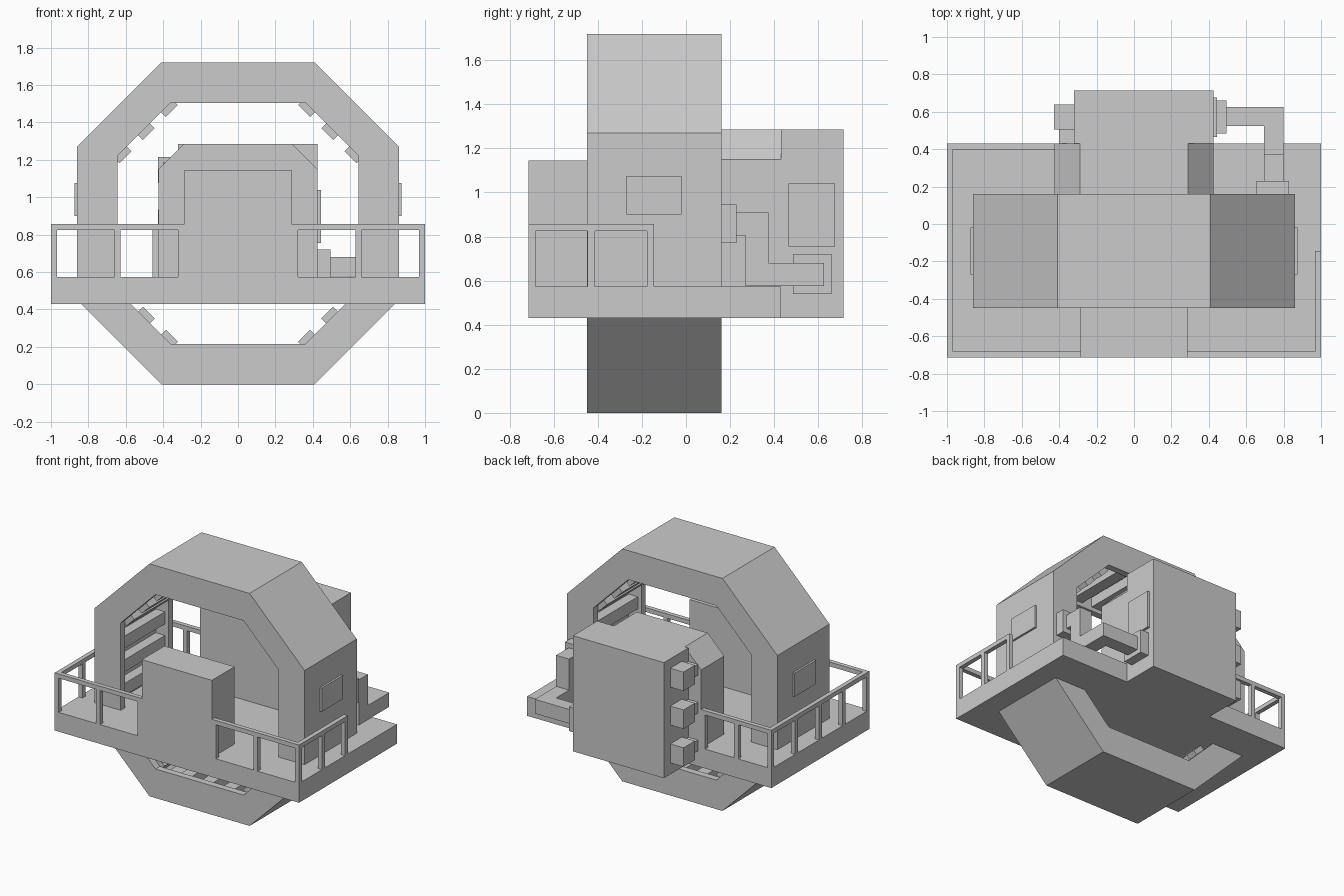
import bpy, bmesh, math
from mathutils import Matrix

if "Cube" in bpy.data.objects:
    bpy.data.objects.remove(bpy.data.objects["Cube"])


def make_object(name, bm):
    bmesh.ops.recalc_face_normals(bm, faces=bm.faces)
    mesh = bpy.data.meshes.new(name)
    bm.to_mesh(mesh)
    bm.free()
    ob = bpy.data.objects.new(name, mesh)
    bpy.context.collection.objects.link(ob)
    return ob


def add_box(bm, x0, x1, y0, y1, z0, z1):
    m = (Matrix.Translation(((x0 + x1) / 2, (y0 + y1) / 2, (z0 + z1) / 2))
         @ Matrix.Diagonal((x1 - x0, y1 - y0, z1 - z0, 1)))
    return bmesh.ops.create_cube(bm, size=1, matrix=m)["verts"]


def boxes(name, *dims):
    bm = bmesh.new()
    for d in dims:
        add_box(bm, *d)
    return make_object(name, bm)


CZ = 0.86


def octagon(r, c):
    """Octagon around the ring centre: half size r, half flat length c."""
    pts = [(c, r), (r, c), (r, -c), (c, -r), (-c, -r), (-r, -c), (-r, c), (-c, r)]
    return [(x, z + CZ) for x, z in pts]


def ring(name, outer, inner, y0, y1):
    bm = bmesh.new()
    loops = [[bm.verts.new((x, y, z)) for x, z in prof]
             for prof, y in ((outer, y0), (outer, y1), (inner, y1), (inner, y0))]
    for k in range(4):
        a, b = loops[k], loops[(k + 1) % 4]
        for i in range(8):
            j = (i + 1) % 8
            bm.faces.new((a[i], a[j], b[j], b[i]))
    return make_object(name, bm)


# Octagonal ring: front and back flanges with a recessed channel between
outer, lip, floor = octagon(0.86, 0.41), octagon(0.645, 0.36), octagon(0.75, 0.40)
ring("ring_front_flange", outer, lip, -0.45, -0.40)
ring("ring_channel", outer, floor, -0.40, 0.11)
ring("ring_back_flange", outer, lip, 0.11, 0.16)

# Three slats on every inner side of the ring
bm = bmesh.new()
for side in range(8):
    turn = Matrix.Rotation(side * math.pi / 4, 4, 'Y')
    for off in (-0.175, 0, 0.175):
        vs = add_box(bm, off - 0.045, off + 0.045, -0.40, 0.11, 0.675, 0.82)
        bmesh.ops.transform(bm, matrix=Matrix.Translation((0, 0, CZ)) @ turn, verts=vs)
make_object("ring_slats", bm)

# Raised panels on the ring sides
boxes("ring_side_panels", *[(min(s * 0.85, s * 0.875), max(s * 0.85, s * 0.875),
                             -0.27, -0.02, 0.90, 1.075) for s in (-1, 1)])

# Deck and front console
boxes("deck", (-1, 1, -0.715, 0.43, 0.43, 0.573))
boxes("front_console", (-0.287, 0.287, -0.715, -0.45, 0.43, 1.145))

# Chamfered housing behind the ring
prof = [(-0.425, 0.43), (0.425, 0.43), (0.425, 1.15), (0.29, 1.285), (-0.29, 1.285), (-0.425, 1.15)]
bm = bmesh.new()
face = bm.faces.new([bm.verts.new((x, 0.16, z)) for x, z in prof])
ext = bmesh.ops.extrude_face_region(bm, geom=[face])["geom"]
bmesh.ops.translate(bm, vec=(0, 0.27, 0),
                    verts=[v for v in ext if isinstance(v, bmesh.types.BMVert)])
make_object("rear_housing", bm)
boxes("rear_cabinet", (-0.32, 0.425, 0.43, 0.715, 0.43, 1.285))

# Three connector blocks on the left of the cabinet
for i, z in enumerate((0.585, 0.865, 1.145)):
    boxes(f"connector_{i + 1}", (-0.428, -0.32, 0.505, 0.64, z - 0.07, z + 0.07),
          (-0.40, -0.32, 0.43, 0.505, z - 0.04, z + 0.04))

# Cabinet side plate and square duct to the ring
boxes("cabinet_side_plate", (0.425, 0.443, 0.465, 0.675, 0.755, 1.04))
boxes("duct_cabinet_flange", (0.425, 0.495, 0.485, 0.66, 0.54, 0.72))
boxes("duct_ring_flange", (0.655, 0.83, 0.16, 0.23, 0.77, 0.945))
boxes("duct", (0.495, 0.80, 0.525, 0.625, 0.575, 0.68),
      (0.695, 0.80, 0.375, 0.525, 0.575, 0.68),
      (0.695, 0.80, 0.27, 0.375, 0.575, 0.91),
      (0.695, 0.80, 0.23, 0.27, 0.805, 0.91))

# Railings: top rail plus evenly spaced posts
T = 0.033


def railing(name, axis, a, b, fixed, bays):
    def span(p, q, z0, z1):
        return (p, q, fixed, fixed + T, z0, z1) if axis == 'x' else (fixed, fixed + T, p, q, z0, z1)
    parts = [span(a, b, 0.825, 0.857)]
    for i in range(bays + 1):
        p = a + (b - a - T) * i / bays
        parts.append(span(p, p + T, 0.57, 0.83))
    boxes(name, *parts)


railing("railing_front_left", 'x', -1, -0.287, -0.715, 2)
railing("railing_front_right", 'x', 0.287, 1, -0.715, 2)
railing("railing_right", 'y', -0.715, -0.145, 1 - T, 2)
railing("railing_left", 'y', -0.715, 0.43, -1, 4)
railing("railing_back_left", 'x', -1, -0.425, 0.43 - T, 2)
